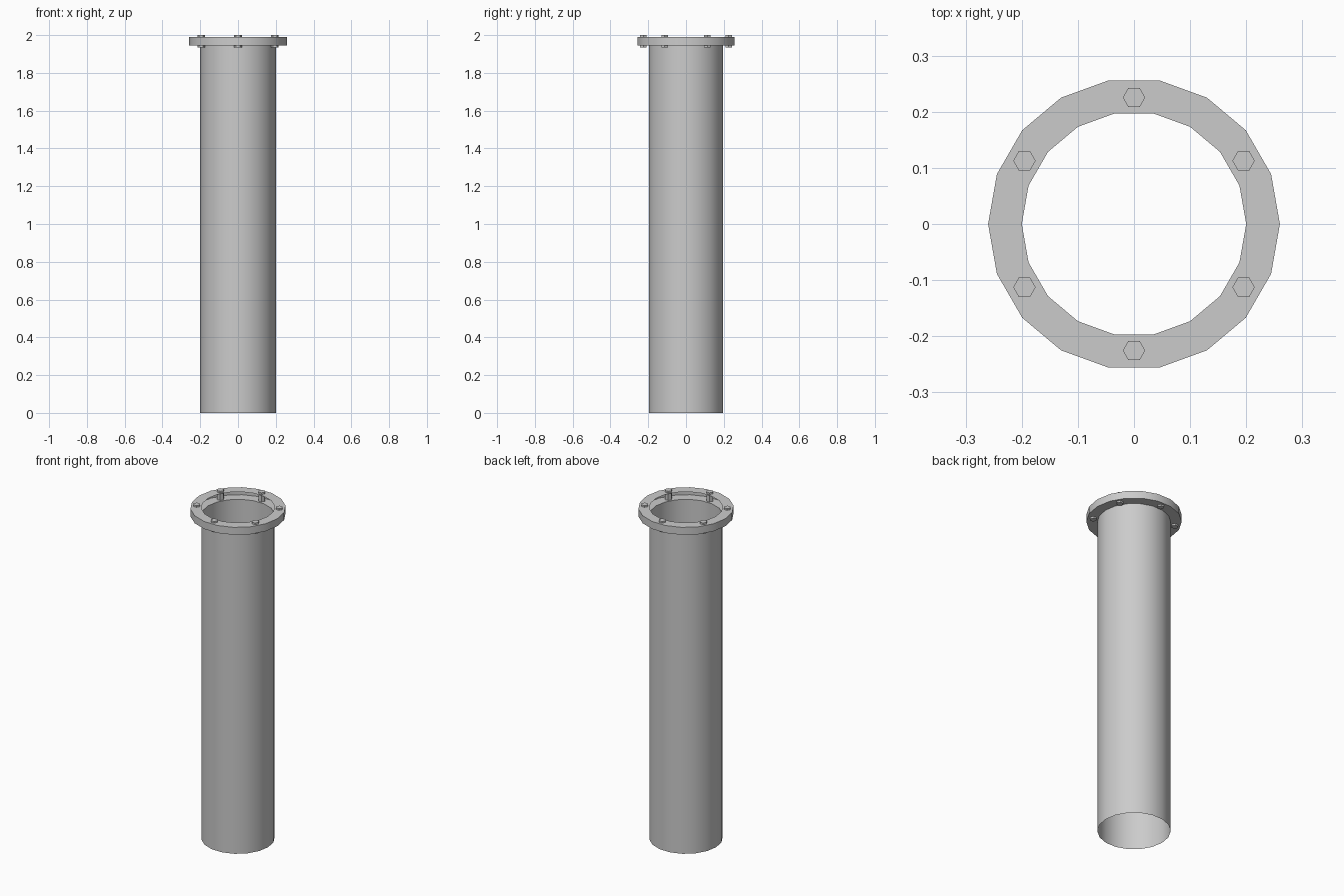
import bpy
import bmesh
from math import cos, sin, radians

if "Cube" in bpy.data.objects:
    bpy.data.objects.remove(bpy.data.objects["Cube"], do_unlink=True)

SIDES = 18
PIPE_R, FLANGE_R = 0.2, 0.26
FLANGE_BOTTOM, FLANGE_TOP = 1.945, 1.99
BOLT_RING, BOLT_R = 0.2255, 0.02
BOLT_BOTTOM, BOLT_TOP = 1.935, 2.0

steel = bpy.data.materials.new("grey_steel")
steel.use_nodes = True
colour = (0.6, 0.6, 0.6, 1)
steel.diffuse_color = colour
steel.node_tree.nodes["Principled BSDF"].inputs["Base Color"].default_value = colour


def lathe(name, profile, sides, centre=(0, 0)):
    """Spin an open (radius, height) profile, capping any flat ends left at the rim."""
    bm = bmesh.new()
    rings = []
    for r, z in profile:
        rings.append([bm.verts.new((centre[0] + r * cos(radians(360 * i / sides)),
                                    centre[1] + r * sin(radians(360 * i / sides)), z))
                      for i in range(sides)])
    for low, high in zip(rings, rings[1:]):
        for i in range(sides):
            j = (i + 1) % sides
            bm.faces.new((low[i], low[j], high[j], high[i]))
    return name, bm, rings


def finish(name, bm):
    mesh = bpy.data.meshes.new(name)
    bm.to_mesh(mesh)
    bm.free()
    mesh.materials.append(steel)
    obj = bpy.data.objects.new(name, mesh)
    bpy.context.collection.objects.link(obj)
    bpy.ops.object.select_all(action="DESELECT")
    obj.select_set(True)
    bpy.context.view_layer.objects.active = obj
    bpy.ops.object.shade_smooth_by_angle(angle=radians(30))
    return obj


# Thin open pipe
name, bm, _ = lathe("pipe", [(PIPE_R, 0), (PIPE_R, FLANGE_BOTTOM)], SIDES)
finish(name, bm)

# Flange collar: underside, rim and top, open towards the bore
name, bm, _ = lathe("flange", [(PIPE_R, FLANGE_BOTTOM), (FLANGE_R, FLANGE_BOTTOM),
                               (FLANGE_R, FLANGE_TOP), (PIPE_R, FLANGE_TOP)], SIDES)
finish(name, bm)

# Six hexagonal bolts through the flange
for k in range(6):
    a = radians(30 + 60 * k)
    name, bm, (low, high) = lathe(f"bolt_{k + 1}", [(BOLT_R, BOLT_BOTTOM), (BOLT_R, BOLT_TOP)], 6,
                                  (BOLT_RING * cos(a), BOLT_RING * sin(a)))
    bm.faces.new(low[::-1])
    bm.faces.new(high)
    finish(name, bm)
